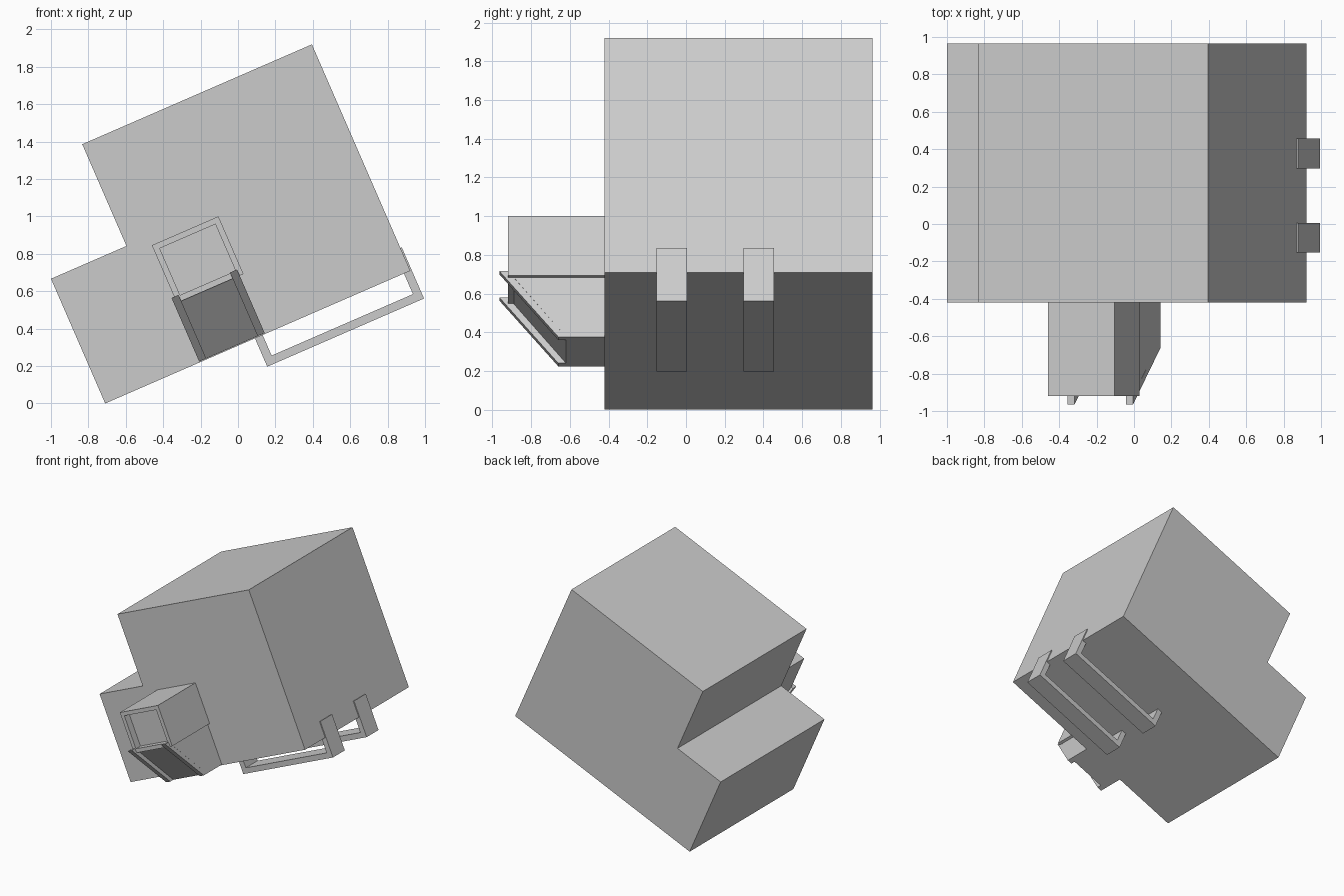
import bpy, bmesh, math
from mathutils import Matrix

if "Cube" in bpy.data.objects:
    bpy.data.objects.remove(bpy.data.objects["Cube"])

# Parts are laid out in an upright frame (u, y, v), then tilted about y
TILT = Matrix.Translation((-0.71, 0, 0)) @ Matrix.Rotation(-math.radians(23.5), 4, 'Y')


def prism(name, profile, a, b, axis, inset=None):
    """Extrude a profile: (u, v) points along y, or (y, v) points along u."""
    bm = bmesh.new()

    def place(p, t):
        return (p[0], t, p[1]) if axis == 'y' else (t, p[0], p[1])

    face = bm.faces.new([bm.verts.new(place(p, a)) for p in profile])
    ext = bmesh.ops.extrude_face_region(bm, geom=[face], use_keep_orig=True)
    for v in [g for g in ext['geom'] if isinstance(g, bmesh.types.BMVert)]:
        v.co[1 if axis == 'y' else 0] = b
    bmesh.ops.recalc_face_normals(bm, faces=bm.faces)
    if inset:
        # Framed recess in the front face
        front = min(bm.faces, key=lambda f: f.calc_center_median().y)
        bmesh.ops.inset_region(bm, faces=[front], thickness=inset[0])
        pocket = bmesh.ops.extrude_face_region(bm, geom=[front])
        for v in [g for g in pocket['geom'] if isinstance(g, bmesh.types.BMVert)]:
            v.co.y += inset[1]
        if front.is_valid:
            bmesh.ops.delete(bm, geom=[front], context='FACES_ONLY')
        bmesh.ops.recalc_face_normals(bm, faces=bm.faces)
    bm.transform(TILT)
    mesh = bpy.data.meshes.new(name)
    bm.to_mesh(mesh)
    bm.free()
    obj = bpy.data.objects.new(name, mesh)
    bpy.context.collection.objects.link(obj)
    return obj


# Stepped main housing
prism("main_housing", [(0, 0), (1.779, 0), (1.779, 1.32), (0.44, 1.32),
                       (0.44, 0.727), (0, 0.727)], -0.42, 0.965, 'y')

# Front box with a framed recess
prism("front_box", [(0.566, 0.34), (0.954, 0.34), (0.954, 0.676), (0.566, 0.676)],
      -0.92, -0.42, 'y', inset=(0.045, 0.06))

# Sloped chute under the box, with a raised rim on each side
prism("chute", [(-0.42, 0.005), (-0.62, 0.005), (-0.89, 0.34), (-0.42, 0.34)],
      0.55, 0.932, 'u')
for side, u in (("left", 0.55), ("right", 0.891)):
    prism("chute_rim_" + side, [(-0.62, 0.005), (-0.66, 0.005), (-0.965, 0.376),
                                (-0.92, 0.376)], u, u + 0.041, 'u')

# Two hooked runners beneath the housing
hook = [(0.873, 0), (0.873, -0.165), (1.787, -0.165), (1.787, 0.133),
        (1.742, 0.133), (1.742, -0.12), (0.918, -0.12), (0.918, 0)]
for i, y in enumerate((-0.152, 0.298)):
    prism(f"runner_{i + 1}", hook, y, y + 0.158, 'y')
